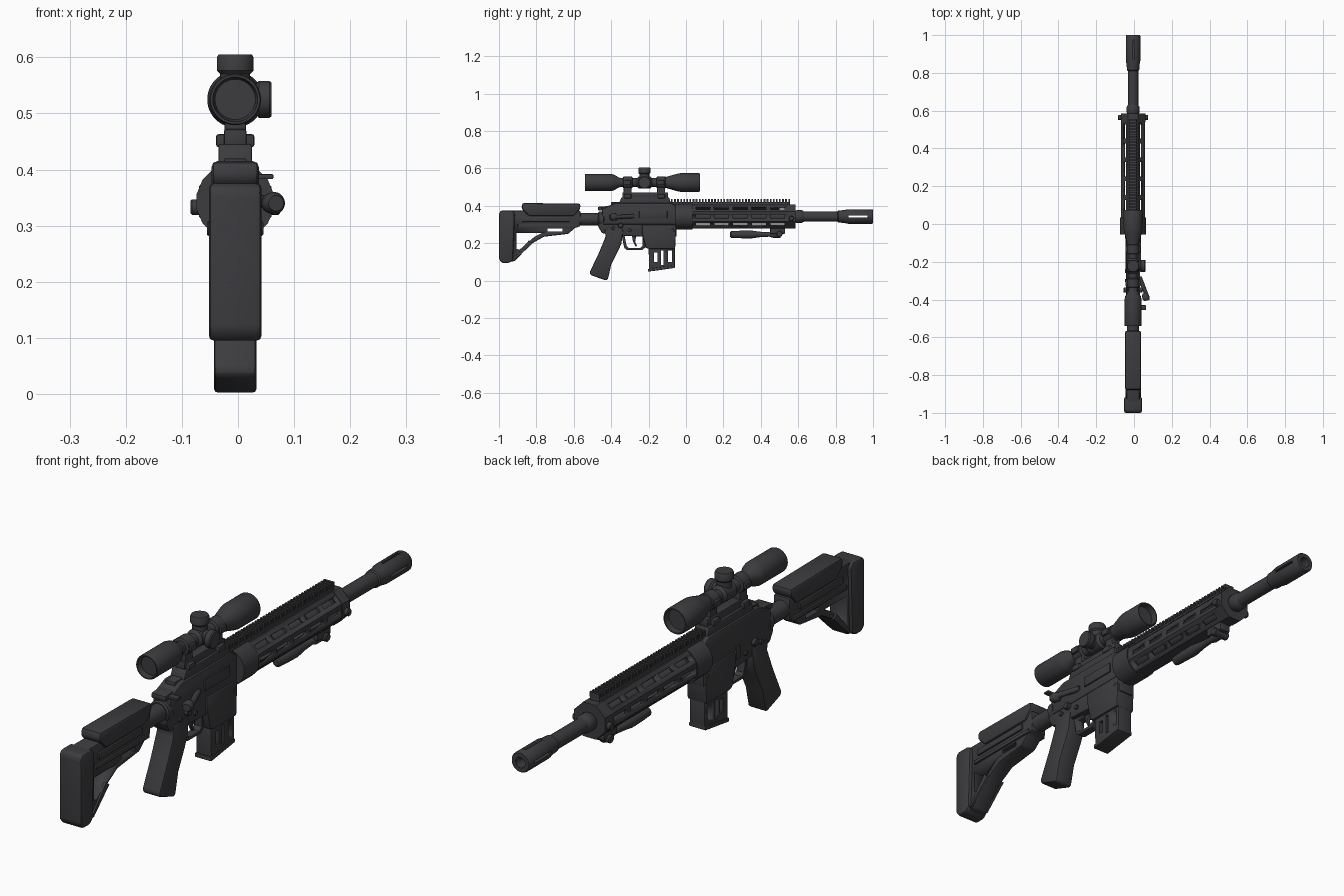
import bpy, bmesh, math
from mathutils import Vector, Matrix

cube = bpy.data.objects.get("Cube")
if cube:
    bpy.data.objects.remove(cube, do_unlink=True)

CX = -0.005      # centre plane of the rifle
BORE = 0.343     # barrel height
SIGHT = 0.525    # scope height

mat = bpy.data.materials.new("dark_gunmetal")
mat.use_nodes = True
colour = (0.045, 0.045, 0.050, 1)
mat.diffuse_color = colour
mat.node_tree.nodes["Principled BSDF"].inputs["Base Color"].default_value = colour


def finish(name, bm, bevel=0.0):
    """Turn a bmesh into a named, shaded object."""
    bmesh.ops.recalc_face_normals(bm, faces=bm.faces)
    if bevel:
        edges = [e for e in bm.edges if e.calc_face_angle(0) > 0.5]
        bmesh.ops.bevel(bm, geom=edges, offset=bevel, segments=2, profile=0.5,
                        affect='EDGES', clamp_overlap=True)
    me = bpy.data.meshes.new(name)
    bm.to_mesh(me)
    bm.free()
    me.materials.append(mat)
    ob = bpy.data.objects.new(name, me)
    bpy.context.collection.objects.link(ob)
    bpy.ops.object.select_all(action='DESELECT')
    ob.select_set(True)
    bpy.context.view_layer.objects.active = ob
    bpy.ops.object.shade_smooth_by_angle(angle=math.radians(35))
    return ob


def prism(name, profile, half, bevel=0.0, x=CX):
    """Side profile of (y, z) points, extruded across x."""
    bm = bmesh.new()
    face = bm.faces.new([bm.verts.new((x - half, y, z)) for y, z in profile])
    ext = bmesh.ops.extrude_face_region(bm, geom=[face])["geom"]
    bmesh.ops.translate(bm, vec=(2 * half, 0, 0),
                        verts=[v for v in ext if isinstance(v, bmesh.types.BMVert)])
    return finish(name, bm, bevel)


def box(name, half, y0, y1, z0, z1, bevel=0.0, x=CX):
    return prism(name, [(y0, z0), (y1, z0), (y1, z1), (y0, z1)], half, bevel, x)


def lathe(name, pts, origin, axis=(0, 1, 0), n=24):
    """Spin (distance, radius) points round an axis."""
    bm = bmesh.new()
    turn = Vector(axis).to_track_quat('Z', 'Y').to_matrix().to_4x4()
    m = Matrix.Translation(origin) @ turn
    rings = [[bm.verts.new(m @ Vector((r * math.cos((i + .5) * math.tau / n),
                                       r * math.sin((i + .5) * math.tau / n), d)))
              for i in range(n)] for d, r in pts]
    for a, b in zip(rings, rings[1:]):
        for i in range(n):
            bm.faces.new((a[i], a[(i + 1) % n], b[(i + 1) % n], b[i]))
    bm.faces.new(rings[0])
    bm.faces.new(rings[-1])
    return finish(name, bm)


def rod(name, p, q, r, n=16):
    d = Vector(q) - Vector(p)
    k = min(r * 0.2, 0.004)
    return lathe(name, [(0, r - k), (k, r), (d.length - k, r), (d.length, r - k)], p, d, n)


def cut(ob, cutters):
    """Subtract cutters and discard them."""
    for c in cutters:
        mod = ob.modifiers.new("cut", 'BOOLEAN')
        mod.operation, mod.object, mod.solver = 'DIFFERENCE', c, 'EXACT'
    bpy.context.view_layer.objects.active = ob
    for mod in list(ob.modifiers):
        if mod.type == 'BOOLEAN':
            bpy.ops.object.modifier_apply(modifier=mod.name)
    for c in cutters:
        bpy.data.objects.remove(c, do_unlink=True)


# Stock: butt pad, skeleton body, cheek rest, buffer tube
prism("butt_pad", [(-1, .115), (-.985, .095), (-.945, .095), (-.925, .11), (-.915, .36),
                   (-.93, .375), (-.99, .375), (-1, .36)], .047, .012)
stock = prism("stock_body", [(-.95, .1), (-.915, .105), (-.83, .195), (-.76, .235), (-.63, .25),
                             (-.59, .285), (-.565, .29), (-.565, .375), (-.95, .375)], .034, .006)
cut(stock, [prism("stock_window", [(-.905, .17), (-.89, .165), (-.81, .235), (-.77, .255),
                                   (-.905, .255)], .1),
            box("stock_slot", .1, -.74, -.66, .262, .278)])
for s in (-1, 1):
    box("stock_side_rib", .006, -.9, -.58, .285, .3, .002, CX + s * .035)
    box("stock_side_panel", .005, -.88, -.62, .315, .34, .002, CX + s * .036)
    prism("stock_strut_plate", [(-.93, .11), (-.915, .11), (-.82, .2), (-.84, .215)],
          .005, .002, CX + s * .036)
prism("cheek_rest", [(-.88, .385), (-.84, .345), (-.60, .345), (-.565, .385), (-.565, .412),
                     (-.875, .415)], .042, .01)
rod("buffer_tube", (CX, -.9, .328), (CX, -.42, .328), .033, 24)
lathe("tube_nut", [(0, .036), (.005, .042), (.03, .042), (.035, .036)], (CX, -.47, .328))

# Receiver
prism("upper_receiver", [(-.45, .3), (-.05, .3), (-.05, .40), (-.08, .415), (-.38, .415),
                         (-.45, .385)], .038, .008)
prism("lower_receiver", [(-.47, .29), (-.45, .255), (-.40, .245), (-.24, .235), (-.05, .235),
                         (-.05, .32), (-.42, .335), (-.47, .35)], .034, .006)
prism("magazine_well", [(-.235, .255), (-.215, .175), (-.195, .17), (-.058, .17), (-.052, .3),
                        (-.235, .3)], .041, .006)
box("ejection_port_cover", .004, -.25, -.1, .335, .375, .002, CX + .039)
box("bolt_catch", .005, -.26, -.235, .27, .32, .002, CX - .037)
for y, z in ((-.3, .27), (-.39, .28), (-.07, .27)):
    rod("receiver_pin", (CX - .042, y, z), (CX + .042, y, z), .009, 12)
prism("charging_handle", [(-.47, .375), (-.4, .375), (-.4, .4), (-.47, .395)], .03, .004)
box("charging_latch", .03, -.455, -.43, .383, .392, .002, .033)
rod("bolt_handle", (.03, -.28, .345), (.066, -.375, .34), .011)
lathe("bolt_knob", [(0, .01), (.01, .018), (.03, .02), (.042, .014)], (.056, -.365, .34),
      (.28, -.95, 0))
rod("selector_left", (CX - .05, -.35, .295), (CX, -.35, .295), .014)
rod("selector_right", (CX, -.35, .295), (CX + .05, -.35, .295), .014)

# Grip and trigger
prism("pistol_grip", [(-.435, .275), (-.43, .235), (-.465, .15), (-.515, .045), (-.51, .03),
                      (-.425, 0), (-.417, .01), (-.40, .085), (-.36, .165), (-.345, .2),
                      (-.335, .275)], .038, .014)
guard = prism("trigger_guard", [(-.345, .25), (-.33, .175), (-.315, .163), (-.235, .163),
                                (-.215, .18), (-.215, .25)], .016, .004)
cut(guard, [prism("guard_hole", [(-.328, .238), (-.317, .185), (-.305, .175), (-.245, .175),
                                 (-.232, .187), (-.232, .238)], .1)])
prism("trigger", [(-.29, .245), (-.265, .245), (-.272, .21), (-.262, .185), (-.27, .183),
                  (-.284, .21)], .007, .002)

# Magazine with see-through windows
mag = prism("magazine", [(-.2, .2), (-.198, .06), (-.19, .05), (-.065, .07), (-.06, .078),
                         (-.06, .2)], .032, .004)
cut(mag, [box("mag_window", .1, y, y + w, z0, z1)
          for y, w, z0, z1 in ((-.17, .018, .1, .15), (-.133, .012, .085, .16),
                               (-.095, .02, .1, .16))])
prism("magazine_floor", [(-.203, .048), (-.06, .068), (-.06, .083), (-.203, .063)], .035, .003)

# Handguard: hollow octagon with slotted faces
R = .068
hg = lathe("handguard", [(0, R), (.63, R)], (CX, -.055, BORE), n=8)
cutters = [lathe("guard_bore", [(0, .052), (.8, .052)], (CX, -.1, BORE), n=16)]
for angle in (0, 45, -45):
    bm = bmesh.new()
    for i in range(5):
        m = Matrix.Rotation(math.radians(angle), 4, 'Y') @ Matrix.Diagonal((.3, .075, .019, 1))
        m = Matrix.Translation((CX, .09 + i * .1, BORE)) @ m
        bmesh.ops.create_cube(bm, size=1, matrix=m)
    cutters.append(finish("guard_slots", bm))
cut(hg, cutters)
rod("gas_tube", (CX, -.05, .385), (CX, .5, .385), .01, 10)
lathe("barrel_nut", [(0, .05), (.0, .07), (.09, .07), (.09, .05)], (CX, -.055, BORE), n=16)
lathe("front_collar", [(0, .05), (0, .07), (.045, .07), (.045, .05)], (CX, .54, BORE), n=8)
for s in (-1, 1):
    rod("sling_stud", (CX + s * .05, .563, .333), (CX + s * .08, .563, .333), .014, 12)

# Top rails
box("rail_base", .02, -.4, .555, .4, .42, .003)
for i in range(39):
    y = -.08 + i * .0165
    box("rail_tooth", .021, y, y + .009, .418, .437)
prism("scope_riser", [(-.36, .41), (-.08, .41), (-.09, .445), (-.345, .445)], .03, .004)
box("scope_base", .02, -.34, -.095, .44, .472, .004)

# Barrel and muzzle brake
rod("barrel", (CX, -.05, BORE), (CX, .84, BORE), .028, 24)
lathe("barrel_shoulder", [(0, .028), (.01, .034), (.04, .034), (.05, .028)], (CX, .58, BORE))
brake = lathe("muzzle_brake", [(0, .028), (.005, .033), (.03, .034), (.055, .039), (.185, .039),
                               (.19, .036), (.19, .02), (.12, .018)], (CX, .81, BORE))
cut(brake, [box("brake_port", .1, .87, .97, BORE - .005, BORE + .005),
            box("brake_port", .004, .87, .97, BORE + .022, BORE + .1)])

# Scope
lathe("scope_body", [(.02, .036), (0, .04), (0, .044), (.005, .046), (.14, .046), (.155, .042),
                     (.185, .025), (.2, .023), (.4, .023), (.42, .026), (.49, .046), (.51, .05),
                     (.61, .05), (.615, .047), (.615, .043), (.59, .041)],
      (CX, -.54, SIGHT), n=32)
lathe("scope_saddle", [(0, .023), (.01, .033), (.07, .033), (.08, .023)], (CX, -.262, SIGHT))
cap = [(0, .027), (.035, .027), (.04, .033), (.058, .033), (.062, .03)]
lathe("elevation_turret", [(d * 1.29, r) for d, r in cap], (CX, -.222, SIGHT), (0, 0, 1))
lathe("windage_turret", [(d * 1.05, r) for d, r in cap], (CX, -.222, SIGHT), (1, 0, 0))
for y in (-.337, -.158):
    lathe("scope_ring", [(0, .028), (.003, .033), (.047, .033), (.05, .028)], (CX, y, SIGHT))
    box("ring_post", .019, y + .004, y + .046, .45, .51, .003)
    box("ring_clamp", .034, y + .005, y + .045, .44, .463, .004)
    for s in (-1, 1):
        box("ring_flange", .006, y + .008, y + .042, SIGHT - .012, SIGHT + .012, .002,
            CX + s * .034)

# Folded support leg under the handguard
box("leg_mount", .024, .45, .53, .25, .285, .005)
rod("leg_pivot", (CX - .034, .50, .25), (CX + .034, .50, .25), .016)
lathe("support_leg", [(0, .012), (.005, .018), (.04, .02), (.11, .022), (.16, .015), (.21, .012),
                      (.23, .018), (.27, .018)], (CX, .235, .247), n=16)
